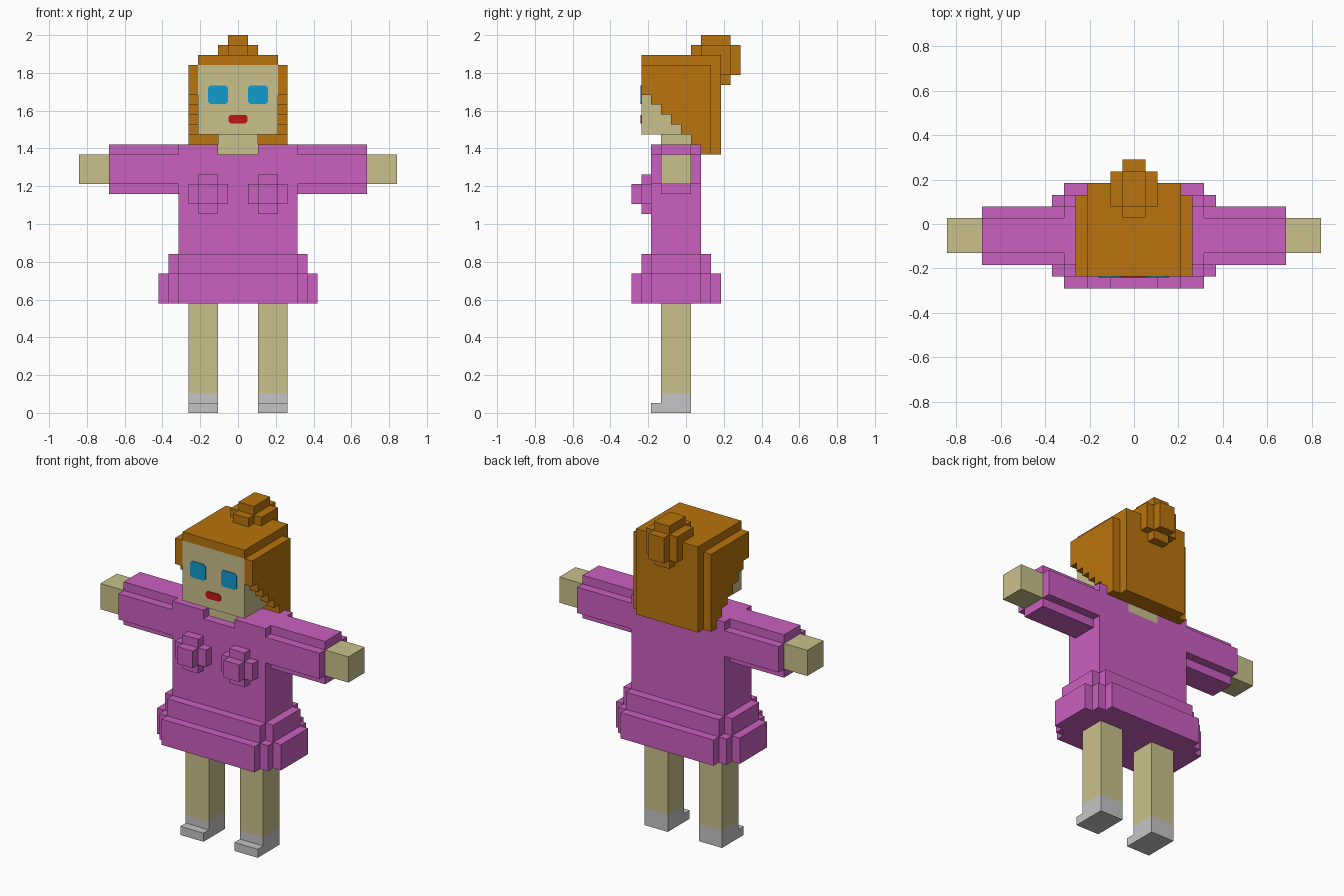
import bpy, bmesh
from mathutils import Vector

if "Cube" in bpy.data.objects:
    bpy.data.objects.remove(bpy.data.objects["Cube"])

U = 2 / 38                      # size of one block
ORIGIN_Y = -5.5                 # front of the block grid


def material(name, rgb):
    m = bpy.data.materials.new(name)
    lin = [((c / 255 + 0.055) / 1.055) ** 2.4 if c > 10 else c / 3295 for c in rgb]
    m.diffuse_color = (*lin, 1)
    m.use_nodes = True
    m.node_tree.nodes["Principled BSDF"].inputs["Base Color"].default_value = m.diffuse_color
    return m


SKIN = material("skin", (201, 193, 139))
HAIR = material("orange_hair", (186, 116, 13))
DRESS = material("pink_dress", (203, 96, 192))
SHOE = material("grey_shoe", (197, 197, 197))
BLUE = material("blue_eye", (16, 156, 208))
RED = material("red_lip", (196, 18, 20))

owner = {}                      # block -> part name
parts = {}                      # part name -> material


def part(name, mat, *boxes, mirror=False):
    """Fill block ranges (x0, x1, y0, y1, z0, z1); mirror copies them to -x."""
    parts[name] = mat
    for x0, x1, y0, y1, z0, z1 in boxes:
        for x in range(x0, x1):
            for y in range(y0, y1):
                for z in range(z0, z1):
                    owner[x, y, z] = name
                    if mirror:
                        owner[-1 - x, y, z] = name


# Legs and shoes
part("legs", SKIN, (2, 5, 3, 6, 2, 11), mirror=True)
part("shoes", SHOE, (2, 5, 3, 6, 0, 2), (2, 5, 2, 3, 0, 1), mirror=True)

# Skirt tiers with stepped corners
part("skirt_hem", DRESS, *[(-6 - i, 6 + i, i, 9 - i, 11, 14) for i in range(3)])
part("skirt_waist", DRESS, *[(-6 - i, 6 + i, 1 + i, 8 - i, 14, 16) for i in range(2)])

# Bodice with neckline gap, rounded chest and sleeves
part("bodice", DRESS, (0, 6, 2, 7, 16, 26), (2, 6, 2, 7, 26, 27), mirror=True)
part("chest", DRESS, (1, 5, 1, 2, 21, 23), (2, 4, 1, 2, 20, 24),
     (2, 4, 0, 1, 21, 23), mirror=True)
part("sleeves", DRESS, (6, 13, 2, 7, 23, 26), (6, 13, 3, 6, 22, 27), mirror=True)
part("hands", SKIN, (13, 16, 3, 6, 23, 26), mirror=True)

# Neck and head
part("neck", SKIN, (-2, 2, 3, 6, 26, 28), (-2, 2, 6, 7, 25, 27))
part("head", SKIN, (-4, 4, 1, 7, 28, 35))

# Hair: cap, stepped sides, back and bun
part("hair_cap", HAIR, (-4, 4, 1, 9, 35, 36))
part("hair_sides", HAIR, (4, 5, 1, 8, 32, 35),
     *[(4, 5, 33 - z, 8, z, z + 1) for z in range(26, 32)], mirror=True)
part("hair_back", HAIR, (-4, 4, 7, 8, 26, 35), (-4, 4, 8, 9, 26, 35),
     (-4, -2, 6, 7, 27, 28), (2, 4, 6, 7, 27, 28), (-2, 2, 6, 7, 27, 28))
part("hair_bun", HAIR, (-1, 1, 7, 10, 36, 38), (-1, 1, 6, 11, 36, 37),
     (-2, 2, 7, 10, 36, 37), (-1, 1, 9, 10, 33, 37),
     (-1, 1, 9, 11, 34, 37), (-2, 2, 9, 10, 34, 37))


def finish(name, bm, mat):
    me = bpy.data.meshes.new(name)
    bm.to_mesh(me)
    bm.free()
    me.materials.append(mat)
    bpy.context.collection.objects.link(bpy.data.objects.new(name, me))


# Skin each part with its outer faces only, then merge the flat areas
for name, mat in parts.items():
    bm = bmesh.new()
    for b in [k for k, v in owner.items() if v == name]:
        for axis in range(3):
            for side in (0, 1):
                n = list(b)
                n[axis] += 2 * side - 1
                if tuple(n) in owner:
                    continue
                ring = []
                for p, q in ((0, 0), (1, 0), (1, 1), (0, 1)):
                    c = Vector(b)
                    c[axis] += side
                    c[(axis + 1) % 3] += p
                    c[(axis + 2) % 3] += q
                    ring.append(bm.verts.new(((c.x) * U, (c.y + ORIGIN_Y) * U, c.z * U)))
                bm.faces.new(ring if side else ring[::-1])
    bmesh.ops.remove_doubles(bm, verts=bm.verts, dist=U * 0.01)
    bmesh.ops.dissolve_limit(bm, angle_limit=0.02, verts=bm.verts, edges=bm.edges)
    finish(name, bm, mat)


def face_plate(name, mat, x, z, w, h, cut):
    """Thin plate with clipped corners on the front of the face."""
    bm = bmesh.new()
    y = (1 + ORIGIN_Y) * U
    a, b = w / 2, h / 2
    pts = [(-a + cut, -b), (a - cut, -b), (a, -b + cut), (a, b - cut),
           (a - cut, b), (-a + cut, b), (-a, b - cut), (-a, -b + cut)]
    f = bm.faces.new([bm.verts.new((x + p, y, z + q)) for p, q in pts])
    out = bmesh.ops.extrude_face_region(bm, geom=[f])
    for v in out["geom"]:
        if isinstance(v, bmesh.types.BMVert):
            v.co.y -= 0.004
    bmesh.ops.recalc_face_normals(bm, faces=bm.faces)
    finish(name, bm, mat)


# Eyes and mouth
for label, s in (("left", 1), ("right", -1)):
    face_plate(label + "_eye", BLUE, s * 2 * U, 32 * U, 2 * U, 1.9 * U, 0.012)
face_plate("mouth", RED, 0, 29.55 * U, 1.95 * U, 0.85 * U, 0.012)
